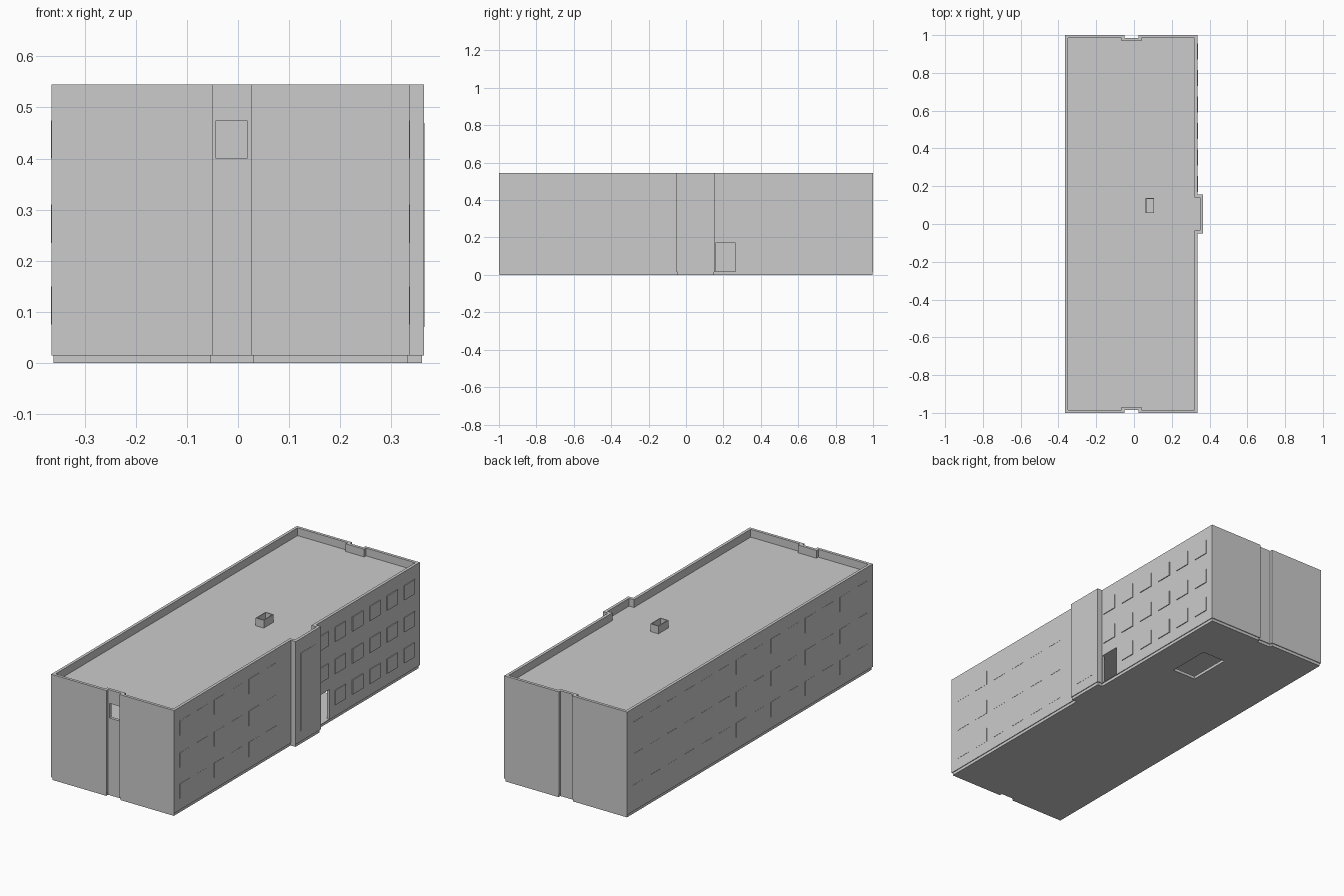
import bpy, bmesh
from mathutils import Vector

if "Cube" in bpy.data.objects:
    bpy.data.objects.remove(bpy.data.objects["Cube"])

L, R, B = -0.365, 0.336, 0.364      # left wall, right wall, stair bay face
T = 0.015                           # wall thickness
TOP, ROOF = 0.545, 0.505

# Plan outline, counter-clockwise: end grooves and the stair bay
PLAN = [(L, -1), (-0.05, -1), (-0.05, -0.985), (0.025, -0.985), (0.025, -1), (R, -1),
        (R, -0.05), (B, -0.05), (B, 0.155), (R, 0.155),
        (R, 1), (0.025, 1), (0.025, 0.985), (-0.05, 0.985), (-0.05, 1), (L, 1)]


def inset(d):
    """Move every right-angled corner inward by d."""
    pts = [Vector(p) for p in PLAN]
    out = []
    for i, p in enumerate(pts):
        a = (p - pts[i - 1]).normalized()
        b = (pts[(i + 1) % len(pts)] - p).normalized()
        out.append(p + d * Vector((-a.y - b.y, a.x + b.x)))
    return out


def finish(name, bm):
    bmesh.ops.recalc_face_normals(bm, faces=bm.faces)
    me = bpy.data.meshes.new(name)
    bm.to_mesh(me)
    bm.free()
    ob = bpy.data.objects.new(name, me)
    bpy.context.collection.objects.link(ob)
    return ob


def prism(name, pts, z0, z1):
    bm = bmesh.new()
    lo = [bm.verts.new((p[0], p[1], z0)) for p in pts]
    hi = [bm.verts.new((p[0], p[1], z1)) for p in pts]
    bm.faces.new(lo)
    bm.faces.new(hi)
    n = len(pts)
    for i in range(n):
        j = (i + 1) % n
        bm.faces.new((lo[i], lo[j], hi[j], hi[i]))
    return finish(name, bm)


def ring(name, outer, inner, z0, z1):
    bm = bmesh.new()
    loops = [[bm.verts.new((p[0], p[1], z)) for p in pts]
             for pts, z in ((outer, z0), (outer, z1), (inner, z1), (inner, z0))]
    n = len(outer)
    for k in range(4):
        a, b = loops[k], loops[(k + 1) % 4]
        for i in range(n):
            j = (i + 1) % n
            bm.faces.new((a[i], a[j], b[j], b[i]))
    return finish(name, bm)


def rect(x0, x1, y0, y1):
    return [(x0, y0), (x1, y0), (x1, y1), (x0, y1)]


def box(name, x0, x1, y0, y1, z0, z1):
    return prism(name, rect(x0, x1, y0, y1), z0, z1)


def cut(ob, *dims):
    cutter = box("cutter", *dims)
    cutter.hide_render = True
    mod = ob.modifiers.new("opening", 'BOOLEAN')
    mod.operation = 'DIFFERENCE'
    mod.solver = 'EXACT'
    mod.object = cutter
    bpy.context.view_layer.objects.active = ob
    bpy.ops.object.modifier_apply(modifier=mod.name)
    bpy.data.objects.remove(cutter, do_unlink=True)


# Outer walls with parapet, side door and front window opening
walls = ring("outer_walls", inset(0), inset(T), T, TOP)
cut(walls, 0.30, 0.40, 0.157, 0.265, 0.017, 0.17)
cut(walls, -0.043, 0.018, -1.05, -0.95, 0.40, 0.475)

# Set-back plinth with the floor opening
plinth = prism("plinth", inset(0.004), 0, T)
cut(plinth, 0.03, 0.165, 0.50, 0.73, -0.1, 0.1)

# Storey floors and roof deck
for i, z in enumerate((0.18, 0.342)):
    prism(f"floor_{i + 1}", inset(T), z - 0.01, z)
roof = prism("roof_deck", inset(T), ROOF - 0.012, ROOF)

# Open roof shaft
SX0, SX1, SY0, SY1, W = 0.06, 0.107, 0.057, 0.138, 0.005
cut(roof, SX0 + W, SX1 - W, SY0 + W, SY1 - W, 0.4, 0.6)
ring("roof_shaft", rect(SX0, SX1, SY0, SY1),
     rect(SX0 + W, SX1 - W, SY0 + W, SY1 - W), ROOF, TOP)

# Window panels in three rows on both long sides
for row, z in enumerate((0.075, 0.235, 0.40)):
    for col in range(14):
        n = -0.87 + 0.1405 * col
        y0, y1 = n - 0.085, n
        box(f"left_window_{row}_{col}", L - 0.001, L + 0.005, y0, y1, z, z + 0.075)
        near_bay = y1 > -0.06 and y0 < 0.16
        over_door = row == 0 and y0 < 0.265 and y1 > 0.155
        if near_bay or over_door:
            continue
        proud = 0.004 if y0 > 0.15 else 0.001
        box(f"right_window_{row}_{col}", R - 0.005, R + proud, y0, y1, z, z + 0.075)

# Tall stair window on the bay
box("stair_window", B - 0.005, B + 0.001, -0.01, 0.115, 0.07, 0.47)
